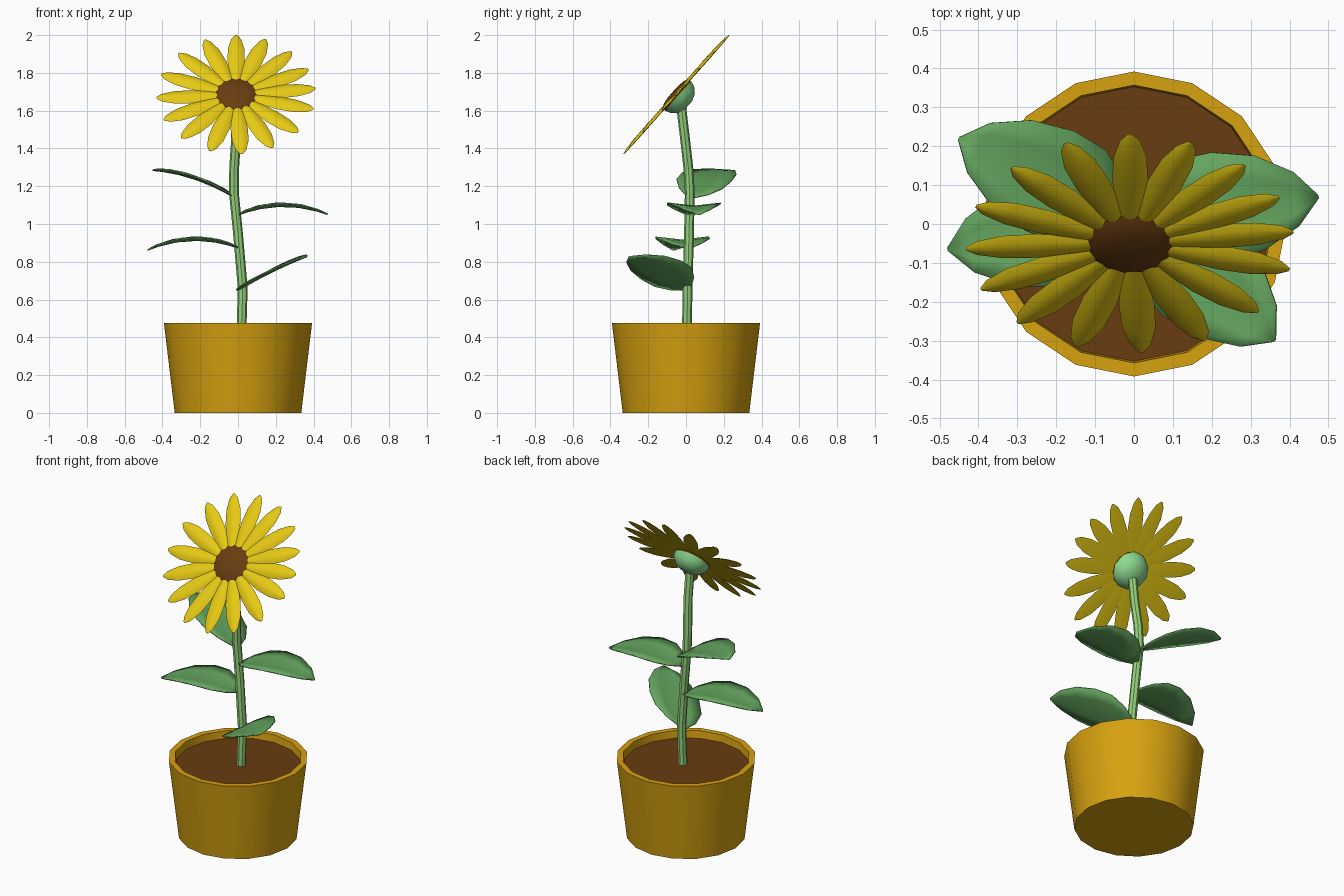
import bpy, bmesh, math
from mathutils import Vector, Matrix

if "Cube" in bpy.data.objects:
    bpy.data.objects.remove(bpy.data.objects["Cube"])


def material(name, rgb):
    m = bpy.data.materials.new(name)
    m.diffuse_color = (*rgb, 1)
    m.use_nodes = True
    m.node_tree.nodes["Principled BSDF"].inputs["Base Color"].default_value = m.diffuse_color
    return m


POT = material("pot ochre", (0.68, 0.36, 0.005))
BROWN = material("soil brown", (0.14, 0.046, 0.005))
STEM = material("stem light green", (0.30, 0.66, 0.20))
CALYX = material("calyx green", (0.27, 0.70, 0.28))
LEAF = material("leaf green", (0.13, 0.38, 0.115))
PETAL = material("petal yellow", (0.80, 0.59, 0.007))


def loft(bm, rings, cap_start=True, cap_end=True):
    """Skin a list of equal-length point rings."""
    vs = [[bm.verts.new(p) for p in r] for r in rings]
    n = len(vs[0])
    for a, b in zip(vs, vs[1:]):
        for i in range(n):
            j = (i + 1) % n
            bm.faces.new((a[i], a[j], b[j], b[i]))
    if cap_start:
        bm.faces.new(vs[0][::-1])
    if cap_end:
        bm.faces.new(vs[-1])


def circle(r, z, n):
    return [Vector((r * math.cos(2 * math.pi * i / n), r * math.sin(2 * math.pi * i / n), z))
            for i in range(n)]


def finish(bm, name, mat, angle=40, matrix=None, recalc=True):
    if recalc:
        bmesh.ops.recalc_face_normals(bm, faces=bm.faces)
    me = bpy.data.meshes.new(name)
    bm.to_mesh(me)
    bm.free()
    ob = bpy.data.objects.new(name, me)
    bpy.context.collection.objects.link(ob)
    me.materials.append(mat)
    if matrix:
        ob.matrix_world = matrix
    bpy.ops.object.select_all(action='DESELECT')
    ob.select_set(True)
    bpy.context.view_layer.objects.active = ob
    bpy.ops.object.shade_smooth_by_angle(angle=math.radians(angle))
    return ob


def lathe(name, profile, n, mat, matrix=None):
    bm = bmesh.new()
    loft(bm, [circle(r, z, n) for r, z in profile])
    return finish(bm, name, mat, 40, matrix)


# Pot with a recessed soil surface
lathe("pot", [(0.335, 0), (0.392, 0.475), (0.357, 0.475), (0.352, 0.42)], 16, POT)
lathe("soil", [(0.353, 0.422), (0.353, 0.43)], 16, BROWN)

# Gently bent stem
bm = bmesh.new()
path = [(0.018, 0.005, 0.425), (0.025, 0.008, 0.66), (0.0, 0.016, 0.95), (-0.022, 0.02, 1.17),
        (-0.02, 0.012, 1.30), (-0.01, -0.005, 1.45), (-0.01, -0.03, 1.66)]
loft(bm, [[Vector(p) + q for q in circle(0.026, 0, 8)] for p in path])
finish(bm, "stem", STEM)


# Leaves: pointed outline, V crease along the midrib, arched by distance from the stem
def leaf(name, base, tip, z0, slope, bend):
    base, tip = Vector(base), Vector(tip)
    axis = tip - base
    side = Vector((-axis.y, axis.x)).normalized()
    outline = [(0, 0.02), (0.1, 0.085), (0.25, 0.132), (0.45, 0.142),
               (0.68, 0.122), (0.88, 0.07), (1, 0.004)]
    bm = bmesh.new()
    rows = []
    for t, w in outline:
        row = []
        for s in (-1, -0.5, 0, 0.5, 1):
            p = base + axis * t + side * (s * w)
            d = p.x * math.copysign(1, axis.x)
            z = z0 + slope * d + bend * d * d + 0.12 * w * abs(s) - 0.008
            row.append(bm.verts.new((p.x, p.y, z)))
        rows.append(row)
    for a, b in zip(rows, rows[1:]):
        for i in range(4):
            bm.faces.new((a[i], b[i], b[i + 1], a[i + 1]))
    for f in bm.faces:
        f.normal_update()
        if f.normal.z < 0:
            f.normal_flip()
    ob = finish(bm, name, LEAF, 40, recalc=False)
    mod = ob.modifiers.new("thickness", 'SOLIDIFY')
    mod.thickness = 0.007


leaf("leaf_upper_left", (-0.02, 0.02), (-0.45, 0.22), 1.14, 0.62, -0.61)
leaf("leaf_upper_right", (0.0, 0.02), (0.475, 0.07), 1.06, 0.38, -0.79)
leaf("leaf_lower_left", (0.0, 0.015), (-0.48, -0.065), 0.885, 0.36, -0.80)
leaf("leaf_lower_right", (0.01, 0.01), (0.36, -0.30), 0.66, 0.60, -0.30)

# Flower head frame: local x right, y up along the head, z out of the face
normal = Vector((0, -0.747, 0.664)).normalized()
up = Vector((1, 0, 0)).cross(normal) * -1
head = Matrix((Vector((1, 0, 0)), up, normal)).transposed()
if head.determinant() < 0:
    head = Matrix((Vector((1, 0, 0)), -up, normal)).transposed()
HEAD = Matrix.Translation((-0.01, -0.05, 1.685)) @ head.to_4x4()

lathe("flower_center", [(0.104, -0.012), (0.110, 0.004), (0.085, 0.018), (0.045, 0.024), (0.008, 0.025)],
      14, BROWN, HEAD)
lathe("calyx", [(0.03, -0.085), (0.07, -0.07), (0.098, -0.042), (0.11, -0.01)], 10, CALYX, HEAD)

# Ring of petals, angles clockwise from the top
bm = bmesh.new()
stations = [(0.075, 0.022, 0.4), (0.14, 0.034, 0.8), (0.24, 0.046, 1),
            (0.33, 0.043, 0.9), (0.395, 0.026, 0.6), (0.422, 0.006, 0.15)]
section = [(-1, -0.003), (-0.55, 0.009), (0, 0.014), (0.55, 0.009), (1, -0.003), (0, -0.005)]
for deg in (0, 21.5, 44, 65, 84, 104, 129, 153, 176, 199, 223, 245, 267, 290, 314, 337):
    a = math.radians(deg)
    out = Vector((math.sin(a), math.cos(a), 0))
    across = Vector((math.cos(a), -math.sin(a), 0))
    loft(bm, [[out * r + across * (s * w) + Vector((0, 0, h * k)) for s, h in section]
              for r, w, k in stations])
finish(bm, "petals", PETAL, 50, HEAD)
